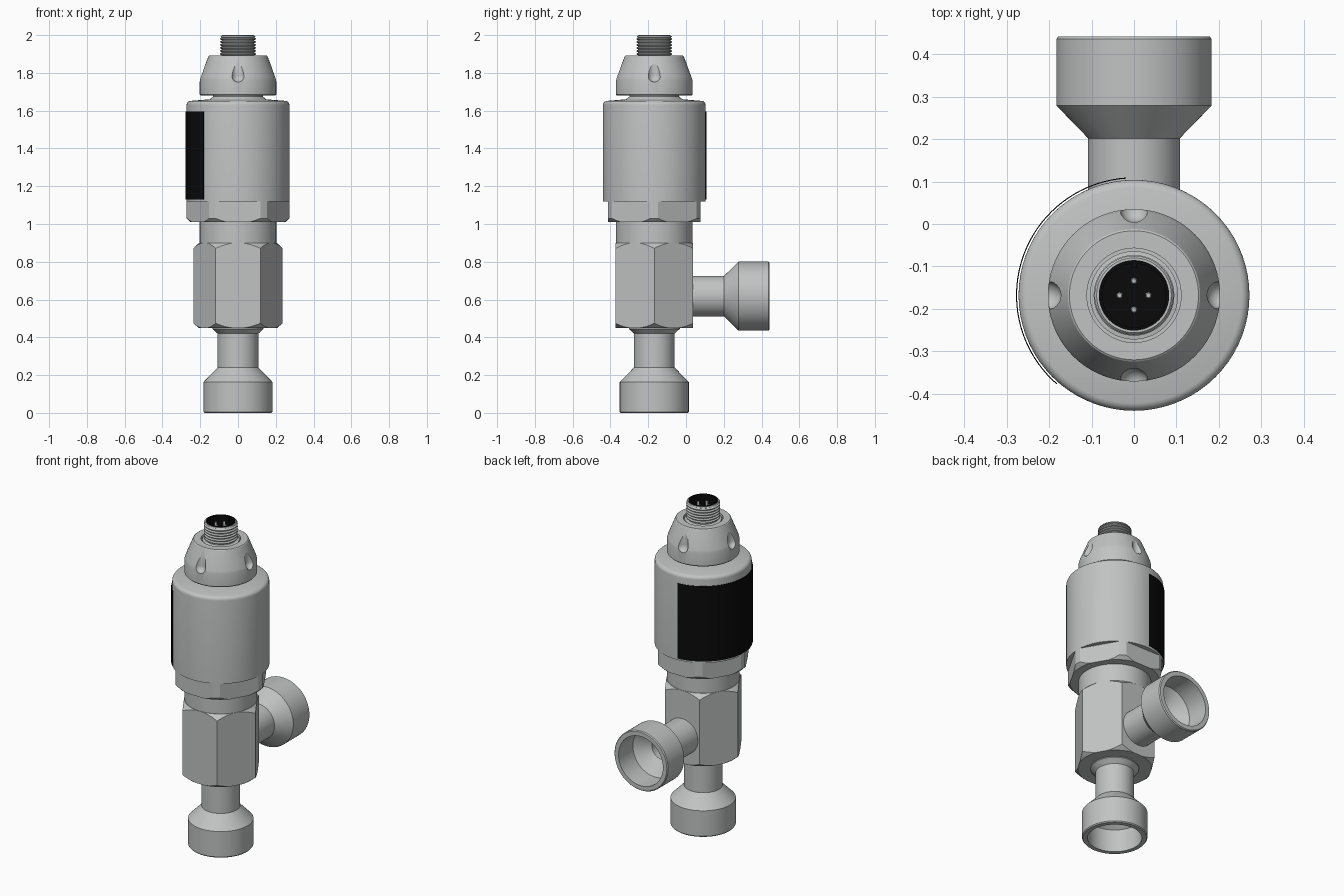
import bpy, bmesh, math
from mathutils import Matrix, Vector

cube = bpy.data.objects.get("Cube")
if cube:
    bpy.data.objects.remove(cube, do_unlink=True)

AY = -0.168      # y of the vertical main axis
PORT_Z = 0.618   # height of the side port axis


def material(name, color, rough):
    m = bpy.data.materials.new(name)
    m.use_nodes = True
    m.diffuse_color = (*color, 1)
    node = m.node_tree.nodes["Principled BSDF"]
    node.inputs["Base Color"].default_value = (*color, 1)
    node.inputs["Roughness"].default_value = rough
    return m


STEEL = material("steel grey", (0.53, 0.55, 0.54), 0.5)
BLACK = material("black", (0.003, 0.003, 0.003), 0.6)


def finish(name, bm, mat, matrix):
    bmesh.ops.recalc_face_normals(bm, faces=bm.faces)
    me = bpy.data.meshes.new(name)
    bm.to_mesh(me)
    bm.free()
    me.materials.append(mat)
    ob = bpy.data.objects.new(name, me)
    bpy.context.collection.objects.link(ob)
    me.transform(matrix)
    smooth(ob)
    return ob


def smooth(ob):
    bpy.ops.object.select_all(action='DESELECT')
    ob.select_set(True)
    bpy.context.view_layer.objects.active = ob
    bpy.ops.object.shade_smooth_by_angle(angle=math.radians(25))


MAIN = Matrix.Translation((0, AY, 0))


def lathe(name, profile, mat=STEEL, matrix=MAIN, steps=72, start=0, sweep=360):
    """Spin a closed (radius, height) profile about z."""
    bm = bmesh.new()
    vs = [bm.verts.new((r, 0, z)) for r, z in profile]
    es = [bm.edges.new((a, b)) for a, b in zip(vs, vs[1:] + vs[:1])
          if a.co.x > 0 or b.co.x > 0]
    bmesh.ops.rotate(bm, verts=vs, cent=(0, 0, 0),
                     matrix=Matrix.Rotation(math.radians(start), 3, 'Z'))
    bmesh.ops.spin(bm, geom=vs + es, cent=(0, 0, 0), axis=(0, 0, 1),
                   angle=math.radians(sweep), steps=steps)
    bmesh.ops.remove_doubles(bm, verts=bm.verts, dist=1e-5)
    if sweep < 360:
        bmesh.ops.holes_fill(bm, edges=[e for e in bm.edges if e.is_boundary], sides=0)
    return finish(name, bm, mat, matrix)


def hex_prism(name, apothem, z0, z1):
    """Hexagon with flats facing front and back."""
    bm = bmesh.new()
    r = apothem / math.cos(math.pi / 6)
    bmesh.ops.create_cone(bm, cap_ends=True, segments=6, radius1=r, radius2=r, depth=z1 - z0)
    ring = max(bm.verts, key=lambda v: v.co.x).co
    bmesh.ops.rotate(bm, verts=bm.verts, cent=(0, 0, 0),
                     matrix=Matrix.Rotation(-math.atan2(ring.y, ring.x), 3, 'Z'))
    return finish(name, bm, STEEL, Matrix.Translation((0, AY, (z0 + z1) / 2)))


def boolean(ob, cutter, operation):
    mod = ob.modifiers.new("cut", 'BOOLEAN')
    mod.operation = operation
    mod.solver = 'EXACT'
    mod.object = cutter
    bpy.context.view_layer.objects.active = ob
    bpy.ops.object.modifier_apply(modifier=mod.name)
    bpy.data.objects.remove(cutter, do_unlink=True)
    smooth(ob)


# Two identical hollow weld fittings: bottom inlet and rear port
def fitting(name, length, flare, matrix):
    profile = [(0.152, 0.0), (0.178, 0.0), (0.183, 0.006), (0.183, 0.163), (0.108, 0.24)]
    profile += flare
    profile += [(0, length), (0, 0.3), (0.068, 0.3), (0.068, 0.205), (0.152, 0.14)]
    return lathe(name, profile, matrix=matrix)


fitting("bottom_fitting", 0.46, [(0.108, 0.42), (0.135, 0.445), (0.135, 0.46)], MAIN)
fitting("rear_port", 0.44, [(0.108, 0.44)],
        Matrix.Translation((0, 0.442, PORT_Z)) @ Matrix.Rotation(math.radians(90), 4, 'X'))

# Lower hexagonal valve block with chamfered corners
block = hex_prism("hex_block", 0.205, 0.45, 0.90)
boolean(block, lathe("block_chamfer", [(0, 0.44), (0.195, 0.44), (0.24, 0.477),
                                       (0.24, 0.868), (0.195, 0.91), (0, 0.91)]), 'INTERSECT')

# Collar between the block and the housing
lathe("collar", [(0, 0.89), (0.203, 0.89), (0.203, 1.02), (0, 1.02)])

# Wrench grip: the round housing with six flats
grip = hex_prism("wrench_grip", 0.245, 1.01, 1.12)
boolean(grip, lathe("grip_round", [(0, 1.0), (0.242, 1.0), (0.272, 1.03),
                                   (0.272, 1.13), (0, 1.13)]), 'INTERSECT')

# Round housing with softened shoulder and neck
shoulder = [(0.25 + 0.022 * math.cos(a), 1.63 + 0.022 * math.sin(a))
            for a in [math.radians(16 * i) for i in range(6)]]
lathe("housing", [(0, 1.118), (0.272, 1.118)] + shoulder +
      [(0.15, 1.66), (0.132, 1.674), (0.132, 1.69), (0, 1.69)])

# Wrapped label on the right and rear of the housing
lathe("label", [(0.2755, 1.13), (0.278, 1.13), (0.278, 1.595), (0.2755, 1.595)],
      mat=BLACK, steps=40, start=94, sweep=135)

# Tapered cap with four finger notches
cap = lathe("cap", [(0, 1.68), (0.197, 1.68), (0.203, 1.686), (0.203, 1.765), (0.199, 1.78),
                    (0.156, 1.888), (0.152, 1.891), (0.111, 1.891), (0.111, 1.872), (0, 1.872)])
for k in range(4):
    a = math.radians(90 * k)
    spot = Matrix.Translation((0.206 * math.cos(a), AY + 0.206 * math.sin(a), 0))
    bowl = [(0.034 * math.sin(t), 1.785 - 0.034 * math.cos(t))
            for t in [math.radians(15 * i) for i in range(7)]]
    notch = lathe("notch_cutter", bowl + [(0.034, 1.95), (0, 1.95)], matrix=spot, steps=24)
    boolean(cap, notch, 'DIFFERENCE')

# Threaded connector sleeve
thread = []
for i in range(6):
    z = 1.893 + 0.016 * i
    thread += [(0.086, z), (0.095, z + 0.005), (0.095, z + 0.009), (0.086, z + 0.014)]
lathe("thread_sleeve", [(0.08, 1.865), (0.104, 1.865), (0.104, 1.885), (0.086, 1.888)] + thread +
      [(0.093, 1.991), (0.088, 1.997), (0.08, 1.997)])

# Black insert cup with key and four contact pins
lathe("connector_insert", [(0, 1.87), (0.083, 1.87), (0.083, 2.0), (0.075, 2.0),
                           (0.075, 1.925), (0, 1.925)], mat=BLACK, steps=48)
bm = bmesh.new()
bmesh.ops.create_cube(bm, size=1)
bmesh.ops.scale(bm, vec=Vector((0.014, 0.014, 0.075)), verts=bm.verts)
finish("insert_key", bm, BLACK, Matrix.Translation((0, AY + 0.071, 1.96)))
for k in range(4):
    a = math.radians(90 * k)
    lathe("contact_pin_%d" % (k + 1),
          [(0, 1.92), (0.0075, 1.92), (0.0075, 1.977), (0.005, 1.982), (0, 1.982)],
          matrix=Matrix.Translation((0.034 * math.cos(a), AY + 0.034 * math.sin(a), 0)), steps=16)
